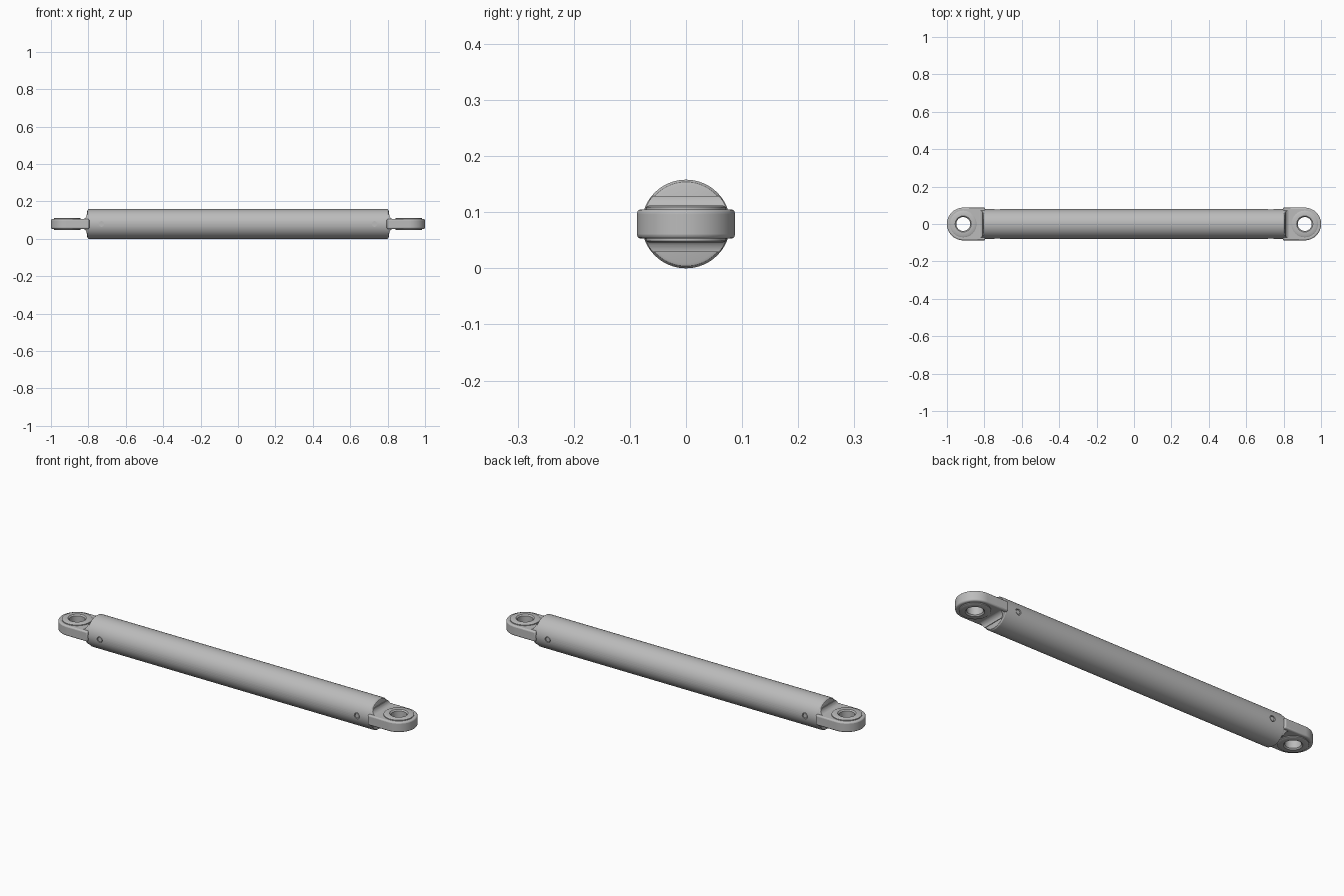
import bpy, bmesh
from math import sin, cos, pi
from mathutils import Matrix

cube = bpy.data.objects.get("Cube")
if cube:
    bpy.data.objects.remove(cube)

AXIS_Z = 0.079    # height of the tube axis
EYE_X = 0.913     # centre of each eye
LUG_R = 0.0873

steel = bpy.data.materials.new("plain steel grey")
steel.use_nodes = True
steel.diffuse_color = (0.5, 0.5, 0.5, 1)
steel.node_tree.nodes["Principled BSDF"].inputs["Base Color"].default_value = (0.5, 0.5, 0.5, 1)


def finish(name, bm, turn=0, helper=False):
    bmesh.ops.recalc_face_normals(bm, faces=bm.faces)
    mesh = bpy.data.meshes.new(name)
    bm.to_mesh(mesh)
    bm.free()
    ob = bpy.data.objects.new(name, mesh)
    bpy.context.collection.objects.link(ob)
    mesh.materials.append(steel)
    ob.location.z = AXIS_Z
    ob.rotation_euler.z = turn
    if helper:
        ob.hide_render = True
        ob.hide_set(True)
    return ob


def lathe(profile, axis, closed=False, steps=64):
    """Revolve (distance along axis, radius) points about x or z."""
    bm = bmesh.new()
    rings = []
    for d, r in profile:
        ring = []
        for i in range(steps):
            a = 2 * pi * i / steps
            u, v = r * cos(a), r * sin(a)
            ring.append(bm.verts.new((d, u, v) if axis == "x" else (u, v, d)))
        rings.append(ring)
    pairs = list(zip(rings, rings[1:]))
    if closed:
        pairs.append((rings[-1], rings[0]))
    else:
        bm.faces.new(rings[0])
        bm.faces.new(rings[-1])
    for a, b in pairs:
        for i in range(steps):
            j = (i + 1) % steps
            bm.faces.new((a[i], a[j], b[j], b[i]))
    return bm


def prism(points, offset):
    bm = bmesh.new()
    face = bm.faces.new([bm.verts.new(p) for p in points])
    extruded = bmesh.ops.extrude_face_region(bm, geom=[face])["geom"]
    verts = [g for g in extruded if isinstance(g, bmesh.types.BMVert)]
    bmesh.ops.translate(bm, verts=verts, vec=offset)
    return bm


def boolean(ob, tool, operation):
    mod = ob.modifiers.new("boolean", "BOOLEAN")
    mod.operation = operation
    mod.object = tool
    mod.solver = "EXACT"


def smooth(ob):
    bpy.ops.object.select_all(action="DESELECT")
    ob.select_set(True)
    bpy.context.view_layer.objects.active = ob
    bpy.ops.object.shade_smooth_by_angle(angle=0.55)


# Tube with rounded ends
end = [(0.806, 0.07), (0.804, 0.075), (0.798, 0.079)]
tube = finish("tube", lathe([(-x, r) for x, r in end] + end[::-1], "x"))

# Shallow pin holes on both sides near each end, each with a recessed pin
for sx in (-1, 1):
    for sy in (-1, 1):
        for name, r, inner in (("pin_hole_cutter", 0.015, 0.071), ("pin", 0.011, 0.066)):
            depth = 0.03 if name != "pin" else 0.0105
            bm = bmesh.new()
            place = Matrix.Translation((sx * 0.73, sy * (inner + depth / 2), 0)) @ Matrix.Rotation(pi / 2, 4, "X")
            bmesh.ops.create_cone(bm, cap_ends=True, segments=24, radius1=r, radius2=r,
                                  depth=depth, matrix=place)
            part = finish(name, bm, helper=name != "pin")
            if name == "pin":
                smooth(part)
            else:
                boolean(tube, part, "DIFFERENCE")
smooth(tube)

for side, turn in (("left", 0), ("right", pi)):
    # Flat lug with a rounded outer end
    half = 0.026
    arc = [(-pi / 2) + pi * i / 40 for i in range(41)]
    outline = [(0.795, -LUG_R, -half)]
    outline += [(EYE_X + LUG_R * cos(a), LUG_R * sin(a), -half) for a in arc]
    outline += [(0.795, LUG_R, -half)]
    lug = finish(side + "_lug", prism(outline, (0, 0, 2 * half)), turn)
    bevel = lug.modifiers.new("soft edges", "BEVEL")
    bevel.width = 0.007
    bevel.segments = 3
    bevel.limit_method = "ANGLE"
    bore = lathe([(-0.1, 0.05), (0.1, 0.05)], "z")
    bmesh.ops.translate(bore, verts=bore.verts, vec=(EYE_X, 0, 0))
    boolean(lug, finish(side + "_bore_cutter", bore, turn, True), "DIFFERENCE")
    smooth(lug)

    # Raised eye ring with a chamfered bore
    top = [(0.027, 0.037), (0.033, 0.043), (0.033, 0.066), (0.030, 0.071)]
    ring = lathe([(-d, r) for d, r in top] + top[::-1], "z", closed=True)
    bmesh.ops.translate(ring, verts=ring.verts, vec=(EYE_X, 0, 0))
    smooth(finish(side + "_eye_ring", ring, turn))

    # Concave shoulder blending the lug into the tube end
    curve = [pi / 2 * i / 8 for i in range(9)]
    upper = [(0.834 - 0.025 * sin(a), 0.05 - 0.025 * cos(a)) for a in curve]
    section = [(0.79, 0.05)] + upper[::-1]
    section += [(x, -z) for x, z in upper] + [(0.79, -0.05)]
    shoulder = finish(side + "_shoulder", prism([(x, -0.1, z) for x, z in section], (0, 0.2, 0)), turn)
    limit = lathe([(0.7, 0.0775), (0.9, 0.0775)], "x")
    boolean(shoulder, finish(side + "_shoulder_limit", limit, turn, True), "INTERSECT")
    smooth(shoulder)
